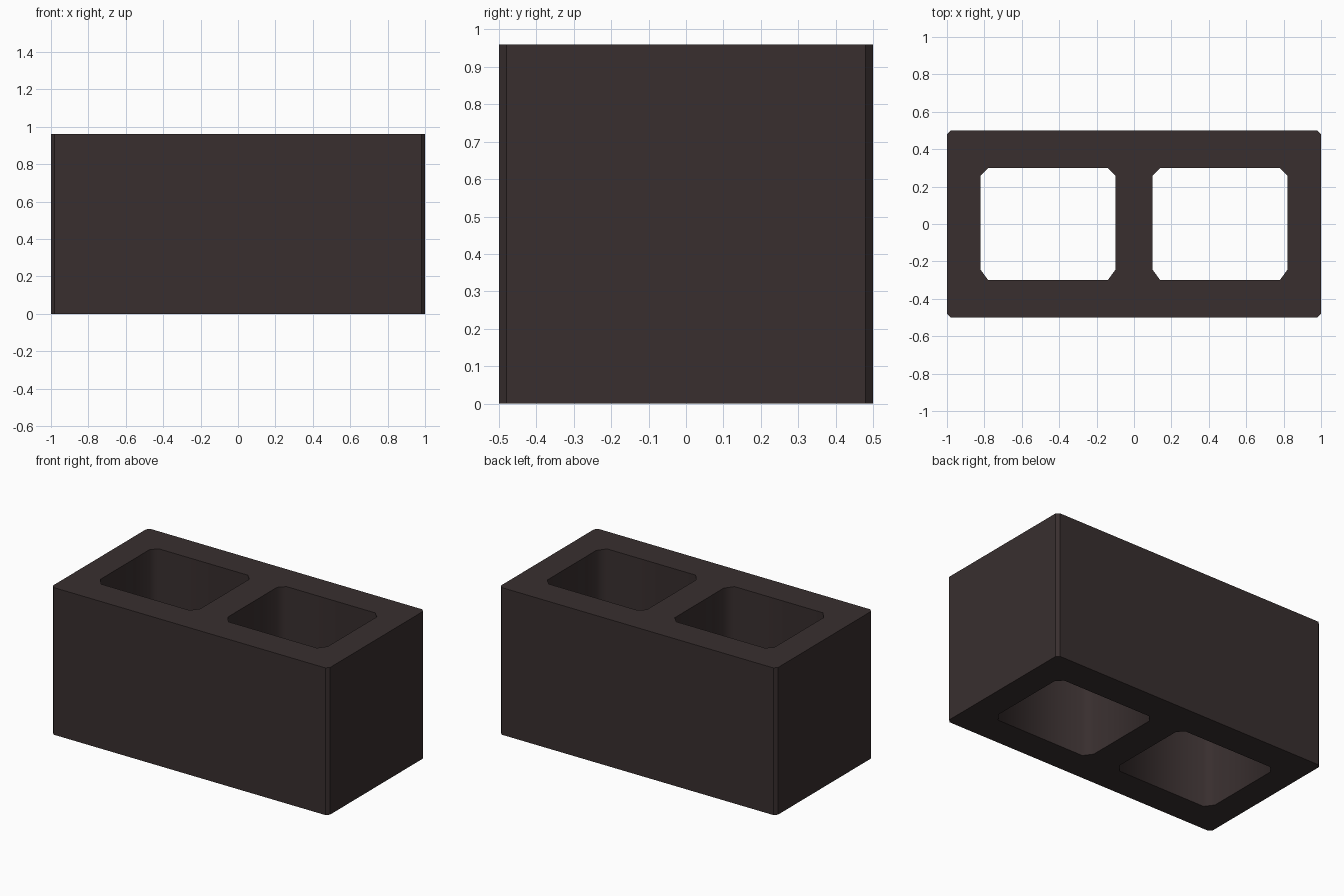
import bpy, bmesh
from mathutils import Vector

if "Cube" in bpy.data.objects:
    bpy.data.objects.remove(bpy.data.objects["Cube"])

HEIGHT = 0.96


def chamfered(x0, x1, y, cx, cy_low, cy_high):
    """Rectangle outline with cut corners, counter-clockwise from above."""
    return [(x0 + cx, -y), (x1 - cx, -y), (x1, -y + cy_low), (x1, y - cy_high),
            (x1 - cx, y), (x0 + cx, y), (x0, y - cy_high), (x0, -y + cy_low)]


# Concrete colour
concrete = bpy.data.materials.new("dark_concrete")
concrete.diffuse_color = (0.040, 0.028, 0.028, 1)
concrete.use_nodes = True
concrete.node_tree.nodes["Principled BSDF"].inputs["Base Color"].default_value = concrete.diffuse_color

# Plan outline of the block and its two cores
outlines = [chamfered(-1, 1, 0.5, 0.02, 0.02, 0.02),
            chamfered(-0.82, -0.10, 0.3, 0.04, 0.055, 0.04),
            chamfered(0.10, 0.82, 0.3, 0.04, 0.055, 0.04)]
bm = bmesh.new()
for outline in outlines:
    verts = [bm.verts.new((x, y, 0)) for x, y in outline]
    for a, b in zip(verts, verts[1:] + verts[:1]):
        bm.edges.new((a, b))
bmesh.ops.triangle_fill(bm, edges=bm.edges[:], use_beauty=True, normal=(0, 0, 1))

# Raise the plan into a solid block
raised = bmesh.ops.extrude_face_region(bm, geom=bm.faces[:], use_keep_orig=True)
top = [g for g in raised["geom"] if isinstance(g, bmesh.types.BMVert)]
bmesh.ops.translate(bm, verts=top, vec=Vector((0, 0, HEIGHT)))
bmesh.ops.recalc_face_normals(bm, faces=bm.faces[:])

# Core walls are smooth, the outside is flat, rims stay sharp
for f in bm.faces:
    c = f.calc_center_median()
    f.smooth = abs(f.normal.z) < 0.5 and abs(c.x) < 0.9 and abs(c.y) < 0.4
for e in bm.edges:
    e.smooth = all(f.smooth for f in e.link_faces)

mesh = bpy.data.meshes.new("hollow_block")
bm.to_mesh(mesh)
bm.free()
mesh.materials.append(concrete)
block = bpy.data.objects.new("hollow_block", mesh)
bpy.context.collection.objects.link(block)
